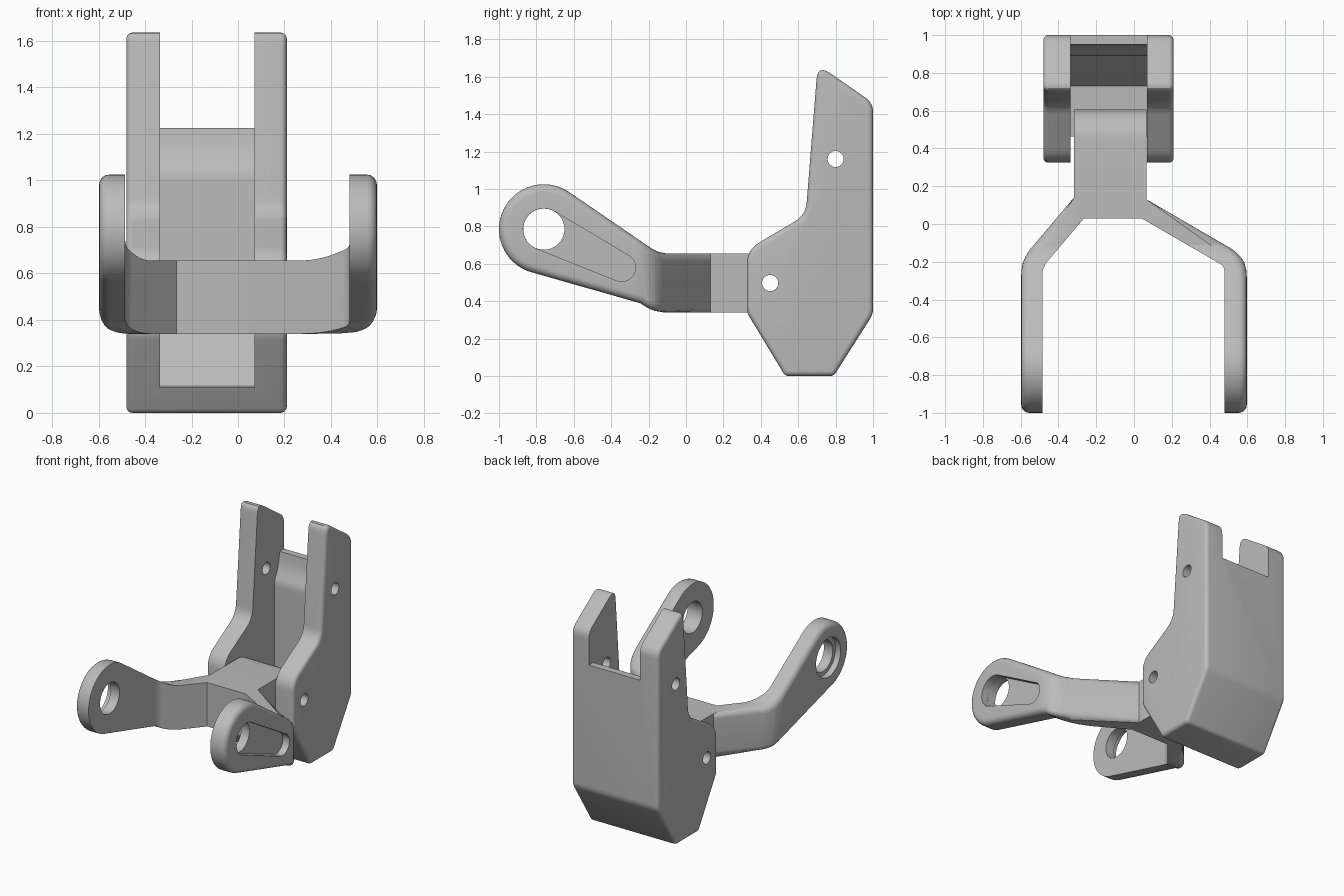
import bpy, bmesh
from math import cos, sin, radians
from mathutils import Vector

cube = bpy.data.objects.get("Cube")
if cube:
    bpy.data.objects.remove(cube, do_unlink=True)

grey = bpy.data.materials.new("plain grey")
grey.use_nodes = True
COLOUR = (0.5, 0.5, 0.5, 1)
grey.diffuse_color = COLOUR
grey.node_tree.nodes["Principled BSDF"].inputs["Base Color"].default_value = COLOUR


def arc(centre, r, start, end, steps=24):
    angles = [radians(start + (end - start) * i / steps) for i in range(steps + 1)]
    return [(centre[0] + r * cos(a), centre[1] + r * sin(a)) for a in angles]


def rounded(corners, steps=6):
    """Corners are (u, v) for sharp or (u, v, setback) for rounded."""
    out = []
    for i, c in enumerate(corners):
        p = Vector(c[:2])
        if len(c) == 2:
            out.append(tuple(p))
            continue
        before = Vector(corners[i - 1][:2])
        after = Vector(corners[(i + 1) % len(corners)][:2])
        a = p + (before - p).normalized() * c[2]
        b = p + (after - p).normalized() * c[2]
        for k in range(steps + 1):
            t = k / steps
            out.append(tuple(a * (1 - t) ** 2 + p * 2 * t * (1 - t) + b * t * t))
    return out


def prism(name, outline, lo, hi, axis="x"):
    bm = bmesh.new()
    place = (lambda u, v: (lo, u, v)) if axis == "x" else (lambda u, v: (u, v, lo))
    face = bm.faces.new([bm.verts.new(place(u, v)) for u, v in outline])
    new = bmesh.ops.extrude_face_region(bm, geom=[face])["geom"]
    shift = (hi - lo, 0, 0) if axis == "x" else (0, 0, hi - lo)
    bmesh.ops.translate(bm, vec=shift, verts=[g for g in new if isinstance(g, bmesh.types.BMVert)])
    bmesh.ops.recalc_face_normals(bm, faces=bm.faces)
    mesh = bpy.data.meshes.new(name)
    bm.to_mesh(mesh)
    bm.free()
    mesh.materials.append(grey)
    obj = bpy.data.objects.new(name, mesh)
    bpy.context.collection.objects.link(obj)
    return obj


def apply(obj, mod):
    bpy.context.view_layer.objects.active = obj
    bpy.ops.object.modifier_apply(modifier=mod.name)


def boolean(obj, tool, operation="DIFFERENCE"):
    mod = obj.modifiers.new("cut", "BOOLEAN")
    mod.operation, mod.solver, mod.object = operation, "EXACT", tool
    apply(obj, mod)
    bpy.data.objects.remove(tool, do_unlink=True)


def drill(obj, centre, r, lo=-1, hi=1):
    boolean(obj, prism("drill", arc(centre, r, 0, 351, 39), lo, hi))


PIN, UPPER_PIN, EYE = (0.45, 0.497), (0.8, 1.16), (-0.76, 0.785)

# Housing: rounded side profile with softened outer edges
housing = prism("housing", rounded([
    (0.53, 0, 0.02), (0.79, 0, 0.02), (1, 0.33, 0.03), (1, 1.46, 0.05),
    (0.704, 1.665, 0.08), (0.64, 0.86, 0.07), (0.325, 0.675, 0.08),
    (0.325, 0.34, 0.03)]), -0.48, 0.21)
bevel = housing.modifiers.new("soft edges", "BEVEL")
bevel.width, bevel.segments = 0.042, 5
bevel.limit_method, bevel.angle_limit = "ANGLE", radians(70)
apply(housing, bevel)

# Channel between the two cheeks, open at the front and above the back wall
boolean(housing, prism("channel", rounded([
    (0.2, 0.1), (0.73, 0.118), (0.89, 0.35), (0.89, 1.03, 0.03), (0.938, 1.13, 0.05),
    (0.95, 1.225), (1.2, 1.225), (1.2, 1.9), (0.2, 1.9)]), -0.335, 0.07))
drill(housing, PIN, 0.043)
drill(housing, UPPER_PIN, 0.043)

# Fork: plan outline intersected with the side outline
fork = prism("fork", rounded([
    (0.067, 0.65), (0.067, 0.13), (0.597, -0.178, 0.1), (0.597, -1.05),
    (0.48, -1.05), (0.48, -0.225, 0.03), (0.04, 0.03), (-0.265, 0.03),
    (-0.485, -0.23, 0.04), (-0.485, -1.05), (-0.597, -1.05),
    (-0.597, -0.19, 0.08), (-0.318, 0.14), (-0.318, 0.65)]), 0, 1.4, "z")
side = (arc(EYE, 0.24, 56, 251, 32)
        + rounded([EYE, (-0.18, 0.34, 0.08), (0.3, 0.34)])[1:-1]
        + arc(PIN, 0.157, -90, 90)
        + rounded([(0.3, 0.655), (-0.145, 0.655, 0.05), (-0.627, 0.984)])[1:-1])
boolean(fork, prism("side outline", side, -0.8, 0.8), "INTERSECT")

# Soften the outward rims of the fork arms
bm = bmesh.new()
bm.from_mesh(fork.data)
bmesh.ops.remove_doubles(bm, verts=bm.verts, dist=0.002)
bmesh.ops.dissolve_limit(bm, angle_limit=radians(0.5), verts=bm.verts, edges=bm.edges)
bm.normal_update()


def outward(f):
    c = f.calc_center_median()
    return f.normal.x * (1 if c.x > 0 else -1) > 0.3 and c.y < 0.12


def rim(e):
    if len(e.link_faces) != 2:
        return False
    a, b = e.link_faces
    return (outward(a) and abs(b.normal.x) < 0.1) or (outward(b) and abs(a.normal.x) < 0.1)


bmesh.ops.bevel(bm, geom=[e for e in bm.edges if rim(e)], offset=0.042, offset_type="OFFSET",
                segments=5, profile=0.5, affect="EDGES", clamp_overlap=False)
bm.to_mesh(fork.data)
bm.free()

# Pin hole, eye holes, counterbore on one arm and keyed recess on the other
drill(fork, PIN, 0.043)
drill(fork, EYE, 0.11)
drill(fork, EYE, 0.14, -0.8, -0.555)
boolean(fork, prism("recess", arc(EYE, 0.1105, 59, 248) + arc((-0.345, 0.58), 0.075, -112, 59),
                    0.545, 0.8))

# Smooth shading that keeps the hard edges
for obj in (housing, fork):
    bpy.ops.object.select_all(action="DESELECT")
    obj.select_set(True)
    bpy.context.view_layer.objects.active = obj
    bpy.ops.object.shade_smooth_by_angle(angle=radians(30))
